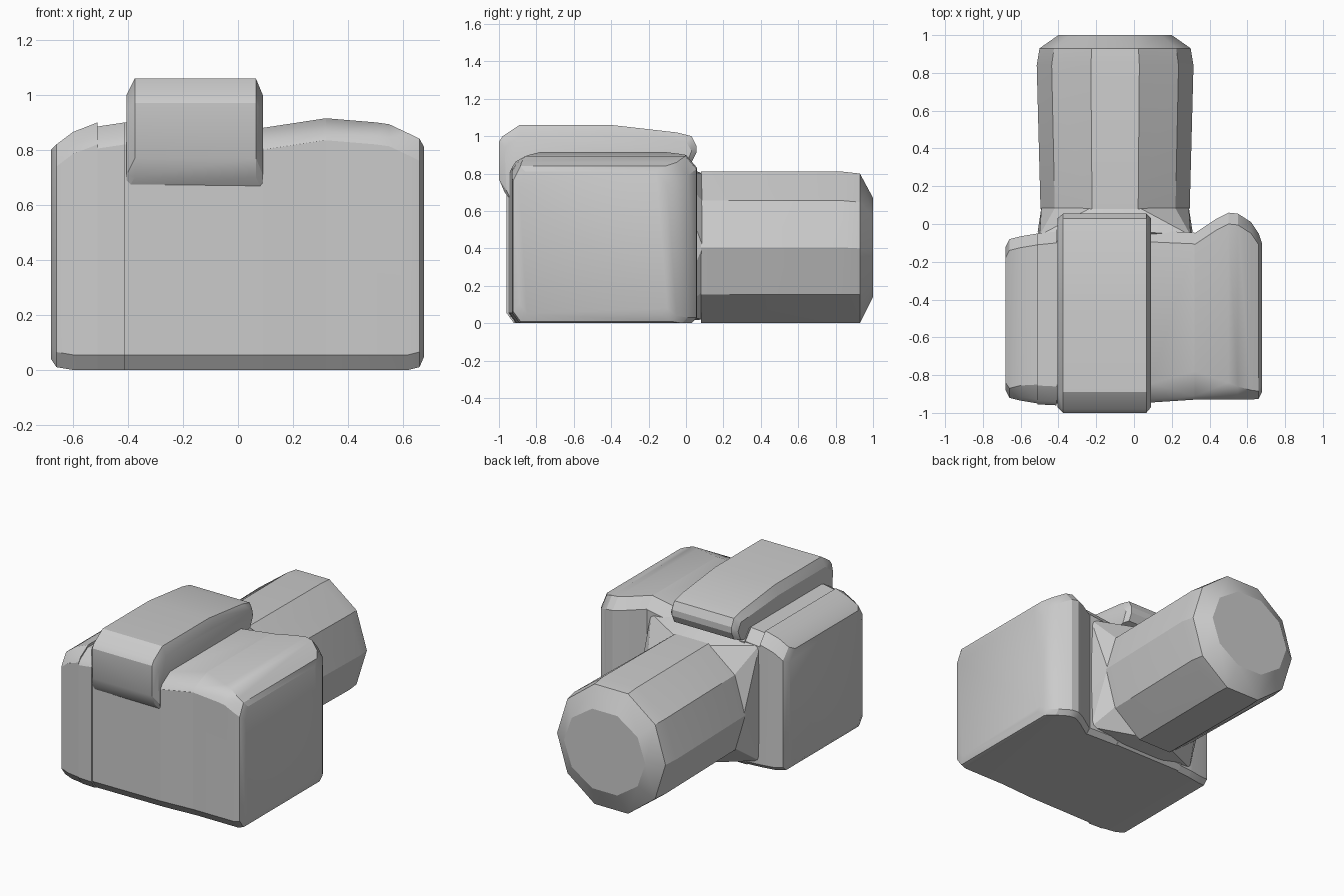
import bpy, bmesh, math

cube = bpy.data.objects.get("Cube")
if cube:
    bpy.data.objects.remove(cube, do_unlink=True)

GREY = (0.6, 0.6, 0.6, 1)
mat = bpy.data.materials.new("plain grey")
mat.use_nodes = True
mat.diffuse_color = GREY
mat.node_tree.nodes["Principled BSDF"].inputs["Base Color"].default_value = GREY


def hull(name, points):
    """Convex block around the points, with sharp edges kept."""
    bm = bmesh.new()
    for p in points:
        bm.verts.new(p)
    res = bmesh.ops.convex_hull(bm, input=bm.verts[:])
    loose = {g for g in res["geom_interior"] + res["geom_unused"]
             if isinstance(g, bmesh.types.BMVert)}
    bmesh.ops.delete(bm, geom=list(loose), context='VERTS')
    bmesh.ops.dissolve_limit(bm, angle_limit=math.radians(1),
                             verts=bm.verts[:], edges=bm.edges[:])
    bmesh.ops.recalc_face_normals(bm, faces=bm.faces[:])
    mesh = bpy.data.meshes.new(name)
    bm.to_mesh(mesh)
    bm.free()
    mesh.materials.append(mat)
    obj = bpy.data.objects.new(name, mesh)
    bpy.context.collection.objects.link(obj)
    bpy.ops.object.select_all(action='DESELECT')
    obj.select_set(True)
    bpy.context.view_layer.objects.active = obj
    bpy.ops.object.shade_smooth_by_angle(angle=math.radians(25))
    return obj


def section(x, front, back, top, bottom=0.0, slope=0.1):
    """Upright slice of the body with cut corners; slope is the top front cut."""
    low = bottom + 0.055
    return [(x, front, low), (x, front + 0.04, bottom),
            (x, back - 0.03, bottom), (x, back, bottom + 0.03),
            (x, back, top - 0.07), (x, back - 0.06, top),
            (x, front + slope, top), (x, front + 0.02, top - 0.05),
            (x, front, top - 0.08)]


# Body, as neighbouring blocks from right to left
hull("right_side", section(-0.68, -0.88, -0.12, 0.80, 0.04, 0.04)
     + section(-0.66, -0.92, -0.08, 0.82, 0.01, 0.05)
     + section(-0.60, -0.935, -0.065, 0.865, 0, 0.08)
     + section(-0.51, -0.95, -0.05, 0.90))
hull("right_strip", section(-0.51, -0.955, -0.05, 0.885)
     + section(-0.41, -0.96, -0.04, 0.90))
hull("body_centre", section(-0.41, -0.95, -0.03, 0.90)
     + section(0.09, -0.945, -0.03, 0.88))
hull("body_left_centre", section(0.09, -0.945, -0.035, 0.88)
     + section(0.32, -0.93, -0.045, 0.915, 0, 0.15))

# Grip, bulging backwards
hull("grip", section(0.32, -0.93, -0.05, 0.915, 0, 0.15)
     + section(0.44, -0.93, 0.03, 0.905, 0, 0.11)
     + section(0.50, -0.93, 0.06, 0.90, 0, 0.09)
     + section(0.55, -0.93, 0.055, 0.893, 0, 0.07)
     + section(0.62, -0.93, 0.01, 0.86, 0, 0.05)
     + section(0.66, -0.925, -0.05, 0.84, 0.01, 0.04)
     + section(0.677, -0.89, -0.10, 0.81, 0.05, 0.03))

# Top hump: a bevelled profile, smaller on its side faces
core = [(-1, 0.97), (-0.98, 1.0), (-0.89, 1.06), (-0.4, 1.06), (-0.05, 1.02),
        (0.03, 1.0), (0.055, 0.95), (0.055, 0.91), (0.03, 0.86),
        (-0.97, 0.70), (-1, 0.77)]
side = [(-0.93, 0.65), (-0.96, 0.71), (-0.97, 0.94), (-0.89, 1.0),
        (-0.4, 1.0), (0.0, 0.97), (0.03, 0.92), (0.0, 0.85)]
hull("top_hump", [(x, y, z) for x in (-0.375, 0.065) for y, z in core]
     + [(x, y, z) for x in (-0.405, 0.09) for y, z in side])


# Lens rings: faceted outlines with flat top and bottom
def ring(y, half_width, low, high, centre=-0.1, sides=10):
    pts = []
    for i in range(sides):
        a = 2 * math.pi * (i + 0.5) / sides + math.pi / 2
        z = 0.5 + 0.5 * math.sin(a) / math.cos(math.pi / sides)
        pts.append((centre + half_width * math.cos(a), y,
                    low + (high - low) * z))
    return pts


hull("lens_neck", ring(0.09, 0.39, 0.02, 0.80) + ring(-0.04, 0.41, 0.01, 0.85)
     + [(x, -0.06, z) for x in (-0.5, 0.3) for z in (0.05, 0.82)])
hull("lens", ring(0.08, 0.395, 0, 0.81) + ring(0.84, 0.415, 0, 0.81)
     + ring(0.93, 0.40, 0, 0.80) + ring(1.0, 0.30, 0.14, 0.67))
